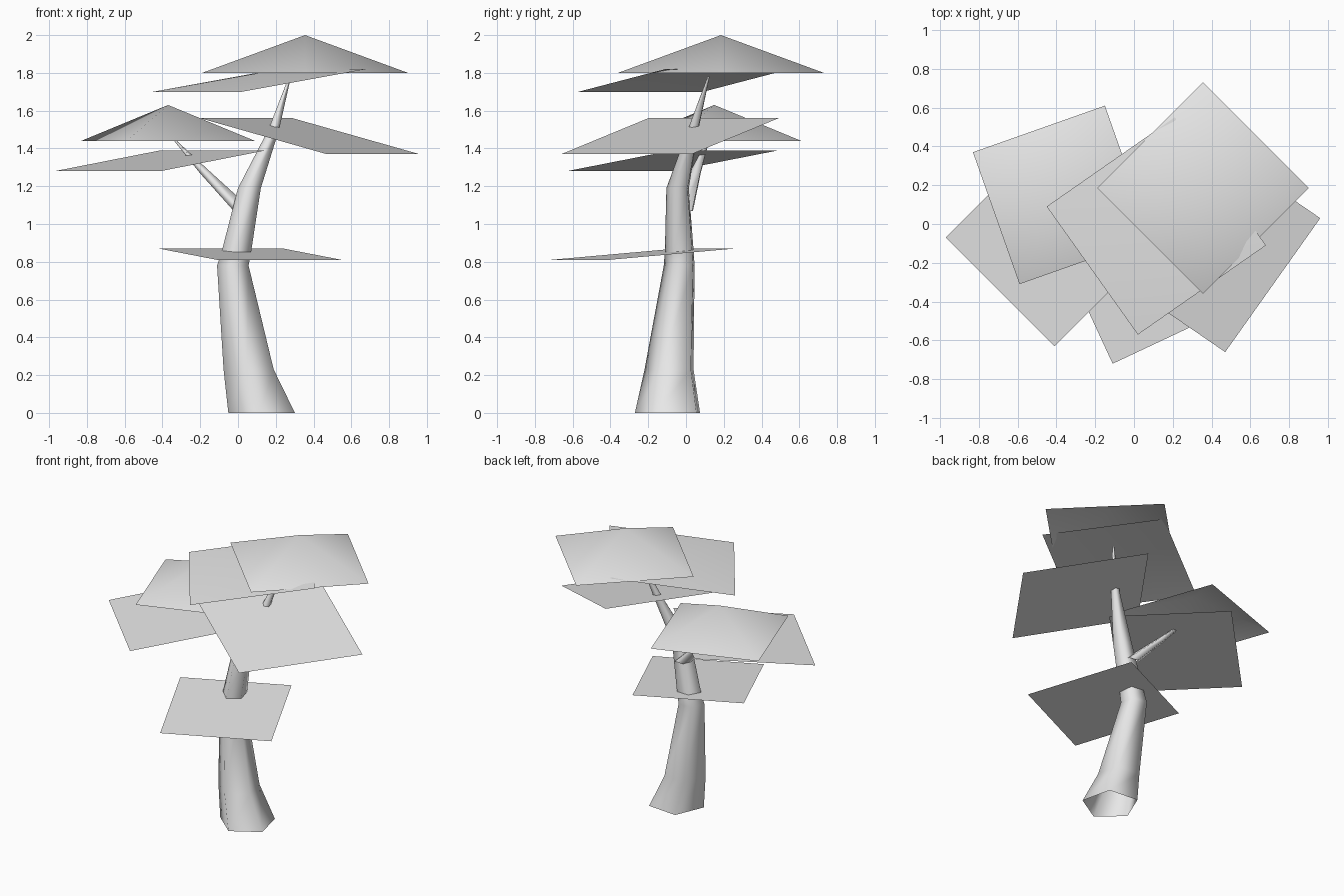
import bpy
import math
from mathutils import Vector

cube = bpy.data.objects.get("Cube")
if cube:
    bpy.data.objects.remove(cube, do_unlink=True)

# One plain grey for the whole tree
grey = bpy.data.materials.new("plain grey")
grey.use_nodes = True
colour = (0.8, 0.8, 0.8, 1)
grey.diffuse_color = colour
grey.node_tree.nodes["Principled BSDF"].inputs["Base Color"].default_value = colour


def add_mesh(name, verts, faces, smooth=True):
    mesh = bpy.data.meshes.new(name)
    mesh.from_pydata(verts, [], faces)
    mesh.materials.append(grey)
    mesh.polygons.foreach_set("use_smooth", [smooth] * len(mesh.polygons))
    mesh.update()
    obj = bpy.data.objects.new(name, mesh)
    bpy.context.collection.objects.link(obj)
    return obj


def limb(name, rings, sides=5, turn=49):
    """Open tapering tube through (centre, radius) rings, lying level."""
    verts, faces = [], []
    for centre, radius in rings:
        for i in range(sides):
            a = math.radians(turn) + math.tau * i / sides
            verts.append(Vector(centre) + radius * Vector((math.cos(a), math.sin(a), 0)))
    for r in range(len(rings) - 1):
        for i in range(sides):
            j = (i + 1) % sides
            low, high = r * sides, (r + 1) * sides
            faces.append((low + i, low + j, high + j, high + i))
    return add_mesh(name, verts, faces)


def canopy(name, a, b, c, rise=0):
    """Square sheet from three corners in counter-clockwise order; rise lifts its middle to a peak."""
    a, b, c = Vector(a), Vector(b), Vector(c)
    corners = [a, b, c, a + c - b]
    if not rise:
        return add_mesh(name, corners, [(0, 1, 2, 3)], smooth=False)
    peak = (a + c) / 2 + Vector((0, 0, rise))
    return add_mesh(name, corners + [peak], [(i, (i + 1) % 4, 4) for i in range(4)])


# Trunk and side branch
limb("trunk", [
    ((0.13, -0.085, 0), 0.186),
    ((0.06, -0.08, 0.23), 0.14),
    ((-0.025, -0.03, 0.78), 0.088),
    ((-0.005, -0.03, 0.86), 0.082),
    ((0.062, -0.04, 1.19), 0.064),
    ((0.19, 0.04, 1.5), 0.03),
    ((0.275, 0.12, 1.78), 0.006),
])
limb("side_branch", [
    ((0.03, -0.01, 1.07), 0.055),
    ((-0.17, 0.05, 1.27), 0.033),
    ((-0.34, 0.12, 1.45), 0.006),
])

# Peaked canopies
canopy("top_canopy", (-0.19, 0.185, 1.8), (0.355, -0.36, 1.8), (0.9, 0.185, 1.8), 0.2)
canopy("upper_canopy", (-0.45, 0.09, 1.7), (0.02, -0.57, 1.7), (0.68, -0.11, 1.82), 0.04)
canopy("branch_canopy", (-0.83, 0.37, 1.44), (-0.59, -0.31, 1.44), (0.09, -0.07, 1.44), 0.19)

# Flat tilted canopies
canopy("right_canopy", (-0.97, -0.07, 1.28), (-0.41, -0.63, 1.28), (0.15, -0.07, 1.39))
canopy("left_canopy", (-0.2, -0.2, 1.56), (0.47, -0.66, 1.37), (0.96, 0.03, 1.37))
canopy("low_canopy", (-0.42, -0.05, 0.87), (-0.11, -0.72, 0.81), (0.55, -0.41, 0.81))
